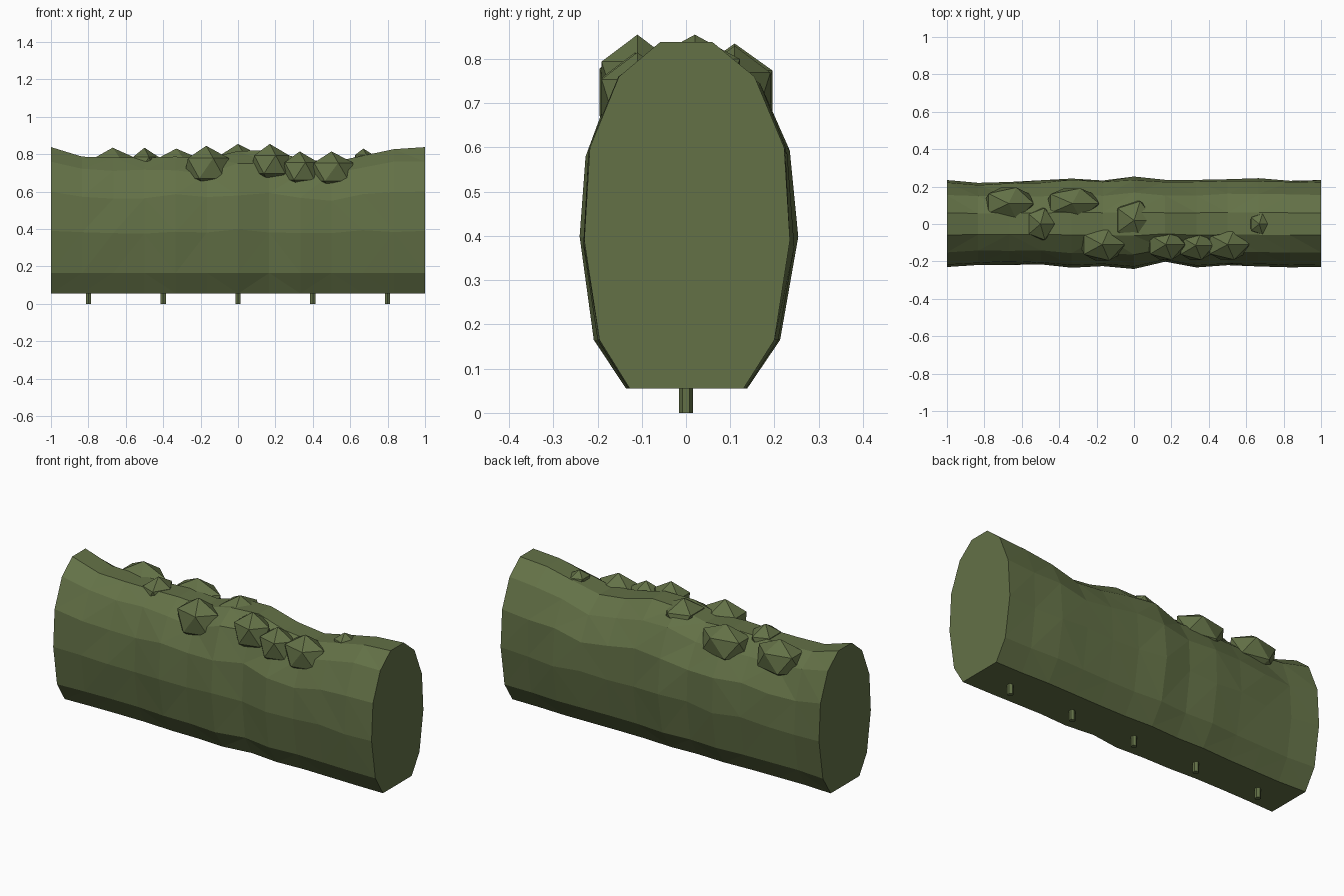
import bpy, bmesh, random
from mathutils import Matrix, Vector

if "Cube" in bpy.data.objects:
    bpy.data.objects.remove(bpy.data.objects["Cube"])

random.seed(4)
green = bpy.data.materials.new("hedge green")
green.diffuse_color = (0.125, 0.165, 0.062, 1)
green.use_nodes = True
green.node_tree.nodes["Principled BSDF"].inputs["Base Color"].default_value = green.diffuse_color


def finish(bm, name):
    bmesh.ops.recalc_face_normals(bm, faces=bm.faces)
    mesh = bpy.data.meshes.new(name)
    bm.to_mesh(mesh)
    bm.free()
    mesh.materials.append(green)
    ob = bpy.data.objects.new(name, mesh)
    bpy.context.collection.objects.link(ob)
    return ob


# Hedge body: twelve-sided section lofted along x with a wavy outline
half = [(0.13, 0.055), (0.20, 0.165), (0.235, 0.39),
        (0.222, 0.60), (0.155, 0.76), (0.06, 0.838)]
follow = [0, 0, 0.1, 0.5, 0.9, 1]          # how far each row follows the top line
top = [.836, .785, .78, .78, .785, .775, .815, .82, .775, .755, .79, .825, .836]
back = [.235, .22, .225, .23, .245, .235, .25, .235, .235, .24, .245, .235, .235]
front = [.23, .22, .215, .215, .23, .23, .245, .205, .235, .22, .225, .23, .23]

bm = bmesh.new()
rings = []
for i in range(13):
    x = -1 + i / 6
    ring = []
    for side, width in ((1, back[i]), (-1, front[i])):
        rows = list(zip(half, follow))
        for (y, z), f in (rows if side > 0 else rows[::-1]):
            j = 0.012 if 0 < i < 12 and 0 < f < 1 else 0
            ring.append(bm.verts.new((
                x,
                side * y * width / 0.235 + random.uniform(-j, j) * 0.4,
                z + f * (top[i] - 0.836) + random.uniform(-j, j))))
    rings.append(ring)
for a, b in zip(rings, rings[1:]):
    for k in range(12):
        n = (k + 1) % 12
        bm.faces.new((a[k], b[k], b[n], a[n]))
bm.faces.new(rings[0])
bm.faces.new(rings[-1])
bmesh.ops.triangulate(bm, faces=[f for f in bm.faces if len(f.verts) == 4])
finish(bm, "hedge_body")

# Leaf clumps: squashed icosahedra sunk into the top (x, y, peak z, rx, ry, rz)
clumps = [(-.67, .11, .835, .15, .10, .11), (-.33, .11, .83, .16, .095, .11),
          (-.50, .00, .835, .085, .10, .09), (0, .02, .855, .12, .12, .10),
          (-.17, -.11, .845, .135, .10, .12), (.17, -.11, .855, .115, .095, .11),
          (.33, -.115, .815, .11, .09, .105), (.50, -.11, .815, .13, .095, .11),
          (.67, .00, .83, .06, .065, .06)]
for n, (x, y, peak, rx, ry, rz) in enumerate(clumps):
    bm = bmesh.new()
    bmesh.ops.create_icosphere(
        bm, subdivisions=1, radius=1,
        matrix=Matrix.LocRotScale(Vector((x, y, peak - rz)), None, Vector((rx, ry, rz))))
    finish(bm, f"leaf_clump_{n + 1}")

# Stems under the hedge
for n in range(5):
    bm = bmesh.new()
    bmesh.ops.create_cone(bm, cap_ends=True, segments=6, radius1=0.016, radius2=0.016,
                          depth=0.1, matrix=Matrix.Translation((-0.8 + 0.4 * n, 0, 0.05)))
    finish(bm, f"stem_{n + 1}")
